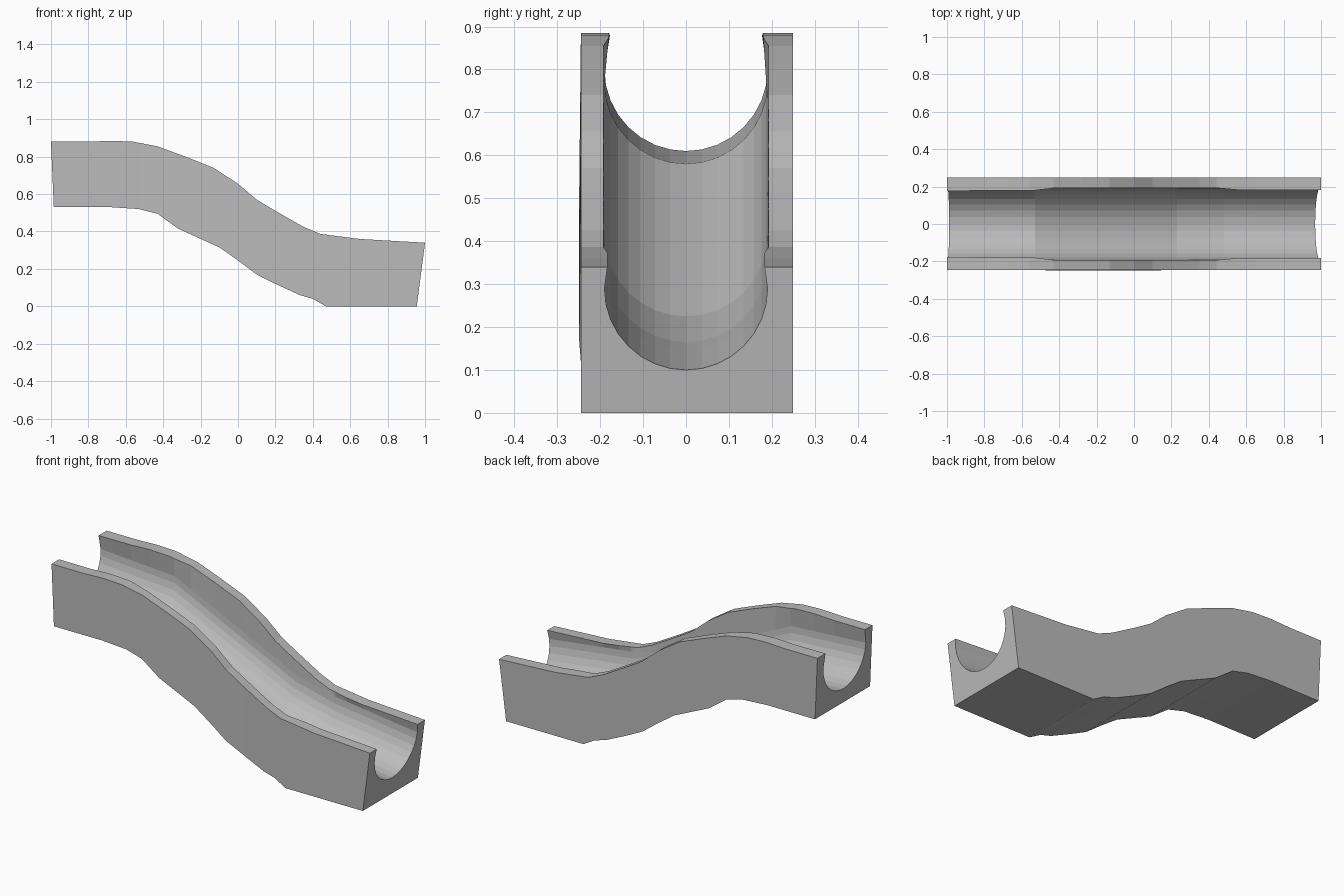
import bpy, bmesh, math

cube = bpy.data.objects.get("Cube")
if cube:
    bpy.data.objects.remove(cube, do_unlink=True)

# Long profiles as (x, z), and the half width of the opening as (x, y)
TOP = [(-1, .88), (-.8, .88), (-.68, .885), (-.56, .88), (-.43, .855),
       (-.28, .80), (-.13, .74), (0, .655), (.1, .57), (.2, .51),
       (.35, .425), (.44, .387), (.65, .36), (1, .34)]
BOTTOM = [(-1, .53), (-.68, .53), (-.53, .52), (-.43, .495), (-.32, .415),
          (-.1, .315), (0, .245), (.1, .17), (.2, .12), (.33, .06),
          (.4, .04), (.47, 0), (1, 0)]
FLOOR = [(-1, .61), (-.53, .58), (.23, .225), (.48, .165), (1, .10)]
OPENING = [(-1, .177), (-.53, .18), (-.43, .192), (.45, .192),
           (.55, .183), (1, .183)]
RADIUS = .19
SIDE = .245
SEGMENTS = 16


def sample(profile, x):
    for (x0, v0), (x1, v1) in zip(profile, profile[1:]):
        if x <= x1:
            return v0 + (v1 - v0) * (x - x0) / (x1 - x0)
    return profile[-1][1]


def section(x):
    """Closed outline across the channel at x, with leaning end faces."""
    top, bottom, floor = (sample(p, x) for p in (TOP, BOTTOM, FLOOR))
    w = sample(OPENING, x)
    bulge = .004 if -.5 < x < .2 else 0
    pts = [(-SIDE - bulge, bottom), (SIDE + .004, bottom),
           (SIDE + .004, top), (w, top)]
    for i in range(SEGMENTS + 1):
        a = math.pi * i / SEGMENTS
        pts.append((RADIUS * math.cos(a), floor + RADIUS * (1 - math.sin(a))))
    pts += [(-w, top), (-SIDE, top)]
    lean = .13 if x == 1 else -.043 if x == -1 else 0
    return [(x - lean * (top - z), y, z) for y, z in pts]


# Channel: join the sections along its length
stations = sorted({x for p in (TOP, BOTTOM, FLOOR, OPENING) for x, _ in p})
bm = bmesh.new()
rings = [[bm.verts.new(co) for co in section(x)] for x in stations]
n = len(rings[0])
for a, b in zip(rings, rings[1:]):
    for i in range(n):
        j = (i + 1) % n
        bm.faces.new((a[i], a[j], b[j], b[i]))
bm.faces.new(rings[0])
bm.faces.new(rings[-1])
bmesh.ops.recalc_face_normals(bm, faces=bm.faces[:])
mesh = bpy.data.meshes.new("curved_channel")
bm.to_mesh(mesh)
bm.free()
channel = bpy.data.objects.new("curved_channel", mesh)
bpy.context.scene.collection.objects.link(channel)

# Plain grey
grey = bpy.data.materials.new("plain_grey")
grey.use_nodes = True
colour = (.5, .5, .5, 1)
grey.diffuse_color = colour
grey.node_tree.nodes["Principled BSDF"].inputs["Base Color"].default_value = colour
mesh.materials.append(grey)
